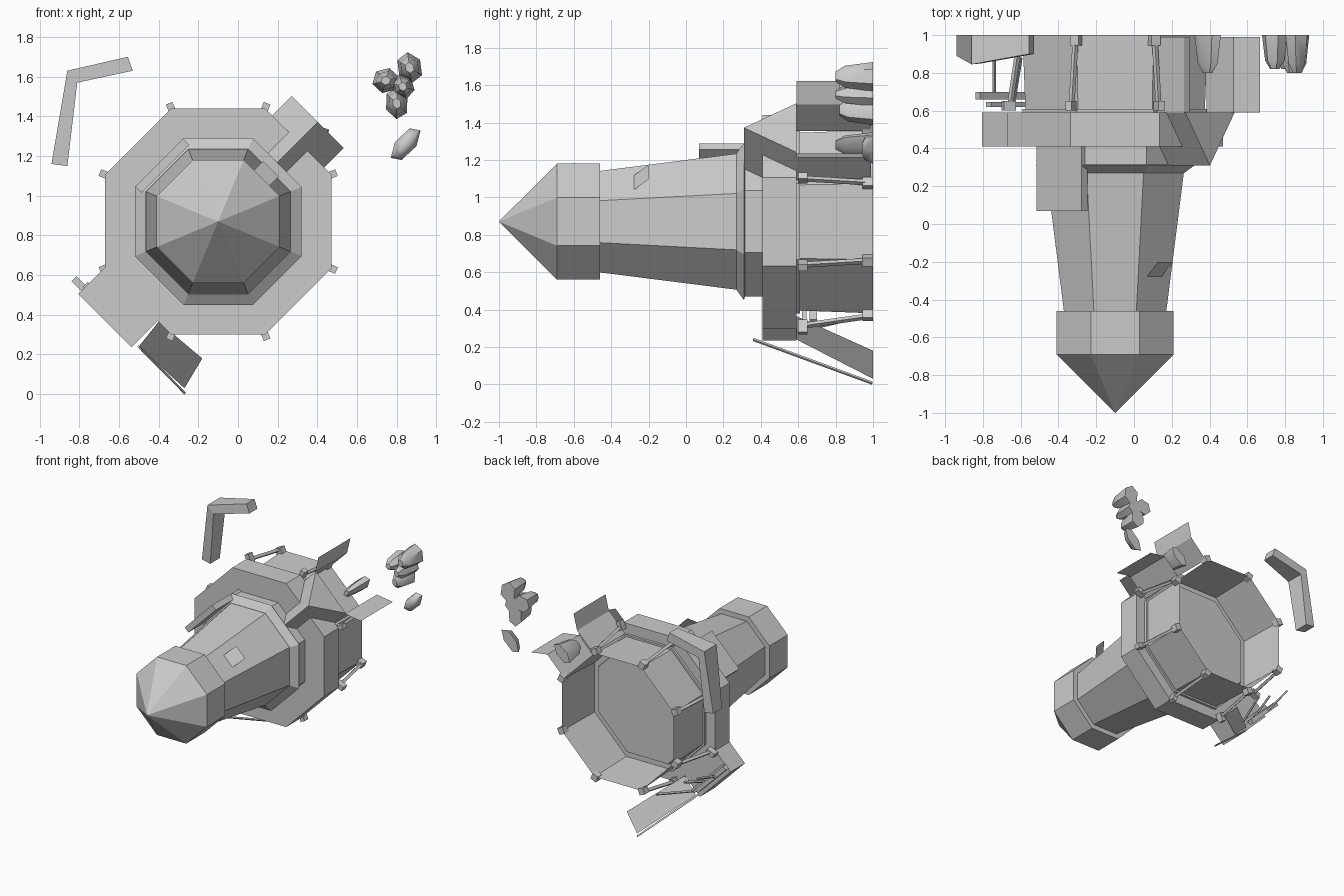
import bpy, math
from mathutils import Vector

if "Cube" in bpy.data.objects:
    bpy.data.objects.remove(bpy.data.objects["Cube"], do_unlink=True)

stone = bpy.data.materials.new("grey stone")
stone.use_nodes = True
GREY = (0.6, 0.6, 0.6, 1)
stone.diffuse_color = GREY
stone.node_tree.nodes["Principled BSDF"].inputs["Base Color"].default_value = GREY

CX, CZ = -0.1, 0.87          # tower axis, running along y
UP, DOWN = 45, 225           # directions of the two side arms
SEC = 1 / math.cos(math.pi / 8)


def polar(r, t, y, deg):
    """Point at distance r along a direction around the axis, t sideways."""
    a = math.radians(deg)
    return Vector((CX + r * math.cos(a) - t * math.sin(a), y,
                   CZ + r * math.sin(a) + t * math.cos(a)))


def make(name, verts, faces, smooth=False):
    mesh = bpy.data.meshes.new(name)
    mesh.from_pydata([tuple(v) for v in verts], [], faces)
    mesh.materials.append(stone)
    obj = bpy.data.objects.new(name, mesh)
    bpy.context.collection.objects.link(obj)
    bpy.context.view_layer.objects.active = obj
    for o in bpy.context.selected_objects:
        o.select_set(False)
    obj.select_set(True)
    bpy.ops.object.mode_set(mode='EDIT')
    bpy.ops.mesh.select_all(action='SELECT')
    bpy.ops.mesh.normals_make_consistent(inside=False)
    bpy.ops.object.mode_set(mode='OBJECT')
    if smooth:
        bpy.ops.object.shade_smooth_by_angle(angle=math.radians(50))
    return obj


def loft(name, rings, cap=True, smooth=False):
    """Skin a list of equal point loops."""
    n = len(rings[0])
    faces = [(k * n + i, k * n + (i + 1) % n, (k + 1) * n + (i + 1) % n, (k + 1) * n + i)
             for k in range(len(rings) - 1) for i in range(n)]
    if cap:
        faces += [tuple(range(n)), tuple(range((len(rings) - 1) * n, len(rings) * n))]
    return make(name, [p for ring in rings for p in ring], faces, smooth)


def octagons(name, profile, cap=True):
    """Eight-sided part from (y, distance to flat side) pairs."""
    return loft(name, [[polar(ap * SEC, 0, y, 22.5 + 45 * i) for i in range(8)]
                       for y, ap in profile], cap)


def panel(name, corners):
    return make(name, corners, [tuple(range(len(corners)))])


def block(name, r, t, y, deg):
    return loft(name, [[polar(a, b, yy, deg) for a, b in
                        ((r[0], t[0]), (r[1], t[0]), (r[1], t[1]), (r[0], t[1]))] for yy in y])


def bar(name, p, q, w):
    """Square bar between two points."""
    p, q = Vector(p), Vector(q)
    d = (q - p).normalized()
    s = d.cross(Vector((1, 0, 1))).normalized() * w / 2
    u = d.cross(s)
    return loft(name, [[c + s + u, c - s + u, c - s - u, c + s - u] for c in (p, q)])


# Tower, from pointed cap to base
octagons("pointed_cap", [(-1, 0.001), (-0.69, 0.31), (-0.46, 0.31)])
octagons("tapered_shaft", [(-0.47, 0.27), (0.28, 0.365)])
octagons("flared_ring", [(0.27, 0.365), (0.31, 0.42), (0.315, 0.40), (0.42, 0.40)])
octagons("wide_collar", [(0.41, 0.57), (0.59, 0.57)])
octagons("collar_step", [(0.58, 0.49), (0.61, 0.49)])
octagons("open_base_wall", [(0.60, 0.475), (1.0, 0.49)], cap=False)
octagons("floor_inset", [(0.605, 0.44), (0.625, 0.43)])

# Clips and rods on the base corners
for i in range(8):
    a = 22.5 + 45 * i
    block("corner_clip", (0.575, 0.645), (-0.018, 0.018), (0.60, 0.65), a)
    block("rear_clip", (0.515, 0.565), (-0.025, 0.025), (0.945, 1.0), a)
    bar("corner_rod", polar(0.60, 0, 0.64, a), polar(0.55, 0, 0.96, a), 0.022)

# Hatch, awning
panel("open_hatch", [polar(0.293, -0.055, -0.28, UP), polar(0.293, 0.055, -0.28, UP),
                     polar(0.375, 0.055, -0.20, UP), polar(0.375, -0.055, -0.20, UP)])
block("side_awning", (0.375, 0.42), (-0.17, 0.17), (0.07, 0.41), 135)

# Upper arm: wedge prow, side walls and flaps
W = 0.185
loft("wedge_prow", [[polar(r, 0, 0.31, UP), polar(r, W, 0.59, UP), polar(r, -W, 0.59, UP)]
                    for r in (0.38, 0.71)])
for side, dx, dz in ((1, 0.03, 0.125), (-1, 0.14, -0.02)):
    rim = [polar(0.70, side * W, y, UP) for y in (0.59, 0.99)]
    root = [polar(0.50, side * W, y, UP) for y in (0.99, 0.59)]
    panel("arm_wall", rim + root)
    out = Vector((dx, 0, dz))
    panel("arm_flap", [rim[0], rim[1], rim[1] + out, rim[0] + out])

# Lower arm: box, slanted wall, thin strut and cross bars
block("lower_arm_box", (0.45, 0.757), (-0.24, 0.14), (0.41, 0.59), DOWN)
panel("slanted_wall", [(-0.50, 0.59, 0.24), (-0.27, 1, 0.03), (-0.18, 1, 0.18), (-0.40, 0.59, 0.365)])
bar("lower_strut", (-0.50, 0.36, 0.24), (-0.27, 0.995, 0.007), 0.012)
block("cross_bar", (0.70, 0.735), (-0.31, 0.04), (0.66, 0.70), DOWN)
block("cross_bar", (0.68, 0.715), (-0.25, 0.12), (0.62, 0.645), DOWN)
bar("brace_rod", (-0.74, 0.69, 0.49), (-0.74, 0.92, 0.56), 0.014)
bar("brace_rod", (-0.64, 0.63, 0.40), (-0.60, 0.88, 0.48), 0.014)
bar("brace_rod", (-0.52, 0.62, 0.29), (-0.42, 0.97, 0.37), 0.014)

# Broken bent beam
bend = [(-0.94, 1.16), (-0.86, 1.15), (-0.81, 1.57), (-0.53, 1.63), (-0.555, 1.70), (-0.86, 1.63)]
front_y = (0.89, 0.88, 0.85, 0.90, 0.90, 0.845)
beam = [[(x, y, z) for (x, z), y in zip(bend, front_y)], [(x, 1, z) for x, z in bend]]
make("bent_beam", beam[0] + beam[1],
     [(0, 1, 2, 5), (5, 2, 3, 4), (11, 8, 7, 6), (10, 9, 8, 11)]
     + [(i, (i + 1) % 6, 6 + (i + 1) % 6, 6 + i) for i in range(6)])


# Loose rocks: stretched six-sided chunks with narrow front ends
def rock(name, x, z, rx, rz, tilt, y0):
    c, s = math.cos(math.radians(tilt)), math.sin(math.radians(tilt))
    rings = []
    for f, k in ((0, 0.35), (0.25, 0.75), (1, 1)):
        ring = []
        for i in range(6):
            a = math.radians(60 * i + 15)
            u, v = rx * k * math.cos(a), rz * k * math.sin(a)
            ring.append((x + u * c - v * s, y0 + (1 - y0) * f, z + u * s + v * c))
        rings.append(ring)
    loft(name, rings, smooth=True)


for spec in ((0.865, 1.645, 0.065, 0.08, 20, 0.80), (0.745, 1.58, 0.07, 0.065, 0, 0.82),
             (0.80, 1.465, 0.06, 0.08, 10, 0.82), (0.83, 1.55, 0.06, 0.065, 30, 0.80),
             (0.845, 1.26, 0.05, 0.105, -40, 0.94), (0.39, 1.28, 0.045, 0.09, -45, 0.80)):
    rock("loose_rock", *spec)
